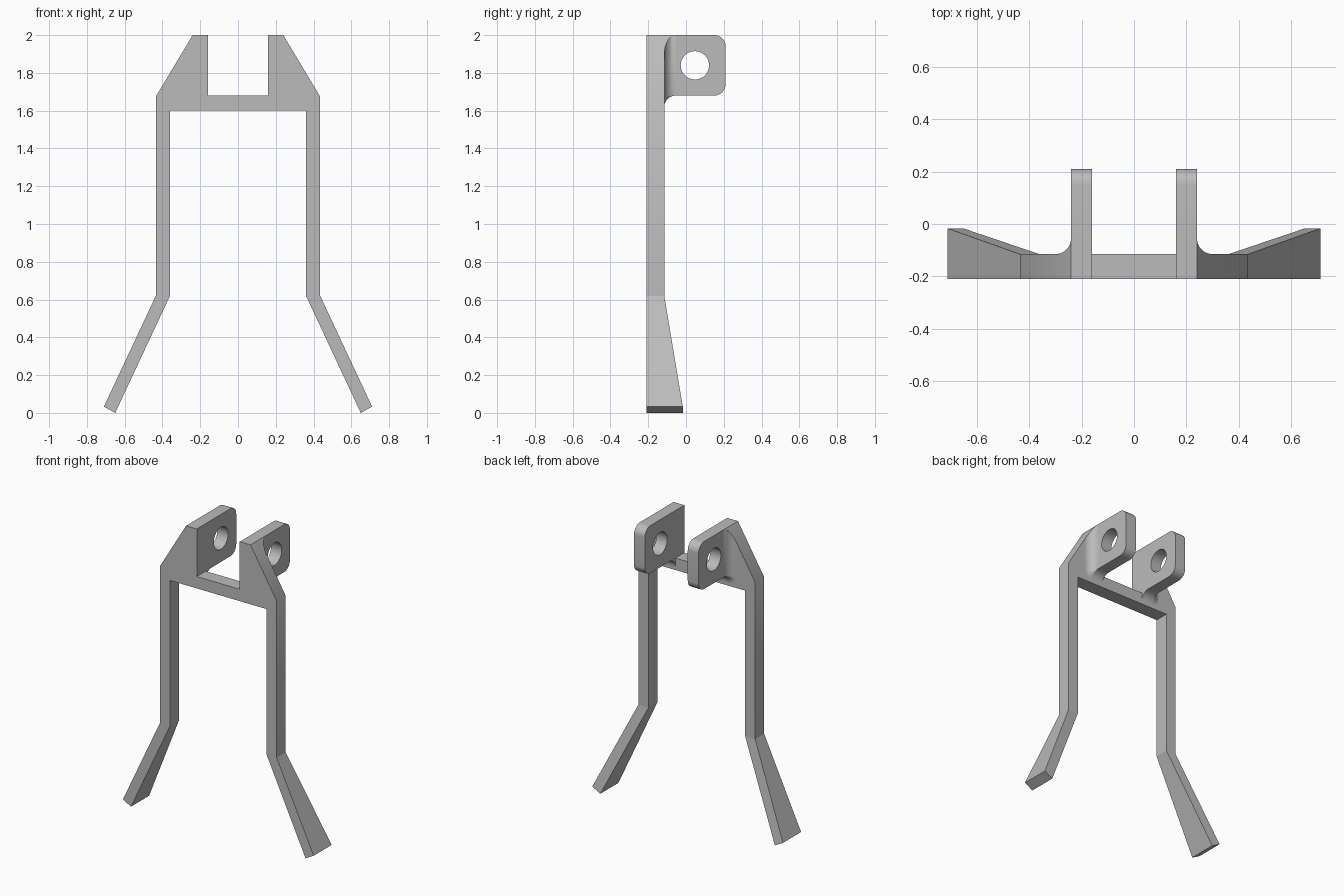
import bpy, bmesh
from math import sin, cos, pi
from mathutils import Vector

if "Cube" in bpy.data.objects:
    bpy.data.objects.remove(bpy.data.objects["Cube"])

FRONT, BACK, TIP, FOOT = -0.21, -0.115, 0.21, -0.017
R = 0.06                      # fillet and corner radius
LUG_IN, LUG_OUT, LUG_LOW, TOP = 0.16, 0.24, 1.68, 2.0
SHOULDER = (0.435, 1.675)
KNEE = 0.62

grey = bpy.data.materials.new("plain grey")
grey.use_nodes = True
grey.diffuse_color = (0.5, 0.5, 0.5, 1)
grey.node_tree.nodes["Principled BSDF"].inputs["Base Color"].default_value = (0.5, 0.5, 0.5, 1)


def arc(cu, cv, r, a0, a1, n):
    return [(cu + r * cos(a0 + (a1 - a0) * i / n), cv + r * sin(a0 + (a1 - a0) * i / n))
            for i in range(n + 1)]


def finish(name, bm):
    """Turn a left-hand half into a mirrored object."""
    bmesh.ops.remove_doubles(bm, verts=bm.verts, dist=1e-5)
    seam = [f for f in bm.faces if all(abs(v.co.x) < 1e-5 for v in f.verts)]
    bmesh.ops.delete(bm, geom=seam, context='FACES_ONLY')
    bmesh.ops.recalc_face_normals(bm, faces=bm.faces)
    mesh = bpy.data.meshes.new(name)
    bm.to_mesh(mesh)
    bm.free()
    mesh.materials.append(grey)
    ob = bpy.data.objects.new(name, mesh)
    bpy.context.collection.objects.link(ob)
    ob.modifiers.new("mirror", 'MIRROR')
    bpy.ops.object.select_all(action='DESELECT')
    ob.select_set(True)
    bpy.context.view_layer.objects.active = ob
    bpy.ops.object.shade_smooth_by_angle(angle=0.6)
    return ob


def prism(name, loops, place, depth):
    """Extrude a flat outline, with optional holes, along depth."""
    bm = bmesh.new()
    edges = []
    for loop in loops:
        vs = [bm.verts.new(place(*p)) for p in loop]
        edges += [bm.edges.new((a, b)) for a, b in zip(vs, vs[1:] + vs[:1])]
    bmesh.ops.triangle_fill(bm, edges=edges, use_beauty=True)
    ext = bmesh.ops.extrude_face_region(bm, geom=bm.faces[:])
    moved = [g for g in ext["geom"] if isinstance(g, bmesh.types.BMVert)]
    bmesh.ops.translate(bm, verts=moved, vec=depth)
    bmesh.ops.recalc_face_normals(bm, faces=bm.faces)
    bmesh.ops.dissolve_limit(bm, angle_limit=0.01, verts=bm.verts, edges=bm.edges)
    return bm


def on_front(x, z):
    return (x, FRONT, z)


# Upright frame with crossbar and sloped shoulders
outline = [(0, 1.6), (0.36, 1.6), (0.36, KNEE), (0.435, KNEE), SHOULDER,
           (LUG_OUT, TOP), (LUG_IN, TOP), (LUG_IN, LUG_LOW), (0, LUG_LOW)]
finish("frame", prism("frame", [outline], on_front, (0, BACK - FRONT, 0)))

# Splayed lower legs, deepening towards the feet
leg = [(0.36, KNEE), (0.65, 0), (0.71, 0.033), (0.435, KNEE)]
bm = prism("lower_legs", [leg], on_front, (0, BACK - FRONT, 0))
for v in bm.verts:
    if v.co.z < 0.1 and v.co.y > FRONT + 0.01:
        v.co.y = FOOT
finish("lower_legs", bm)

# Lugs with rounded rear corners and a pin hole
root = BACK + R
plate = [(root, LUG_LOW)]
plate += arc(TIP - R, LUG_LOW + R, R, -pi / 2, 0, 10)
plate += arc(TIP - R, TOP - R, R, 0, pi / 2, 10) + [(root, TOP)]
hole = arc(0.047, 1.84, 0.075, 0, 2 * pi, 40)[:-1]
finish("lugs", prism("lugs", [plate, hole], lambda y, z: (LUG_IN, y, z),
                     (LUG_OUT - LUG_IN, 0, 0)))

# Fillets blending each lug into the frame on its outer and lower sides
bm = bmesh.new()
rings = []
for i in range(11):
    a = pi / 2 * i / 10
    spread, y = R * (1 - sin(a)) + 1e-4, root - R * cos(a)
    section = [(LUG_IN, TOP), (LUG_IN, LUG_LOW - spread)]
    section += arc(LUG_OUT, LUG_LOW, spread, -pi / 2, 0, 8) + [(LUG_OUT + spread, TOP)]
    rings.append([bm.verts.new((x, y, z)) for x, z in section])
for lo, hi in zip(rings, rings[1:]):
    for j in range(len(lo)):
        k = (j + 1) % len(lo)
        bm.faces.new((lo[j], lo[k], hi[k], hi[j]))
bm.faces.new(rings[0])
bm.faces.new(rings[-1])
# Trim along the sloped shoulder
slope = Vector((TOP - SHOULDER[1], 0, SHOULDER[0] - LUG_OUT))
cut = bmesh.ops.bisect_plane(bm, geom=bm.verts[:] + bm.edges[:] + bm.faces[:], dist=1e-6,
                             plane_co=(LUG_OUT, 0, TOP), plane_no=slope, clear_outer=True)
rim = [e for e in bm.edges if e.is_boundary]
bmesh.ops.holes_fill(bm, edges=rim, sides=0)
finish("lug_fillets", bm)
